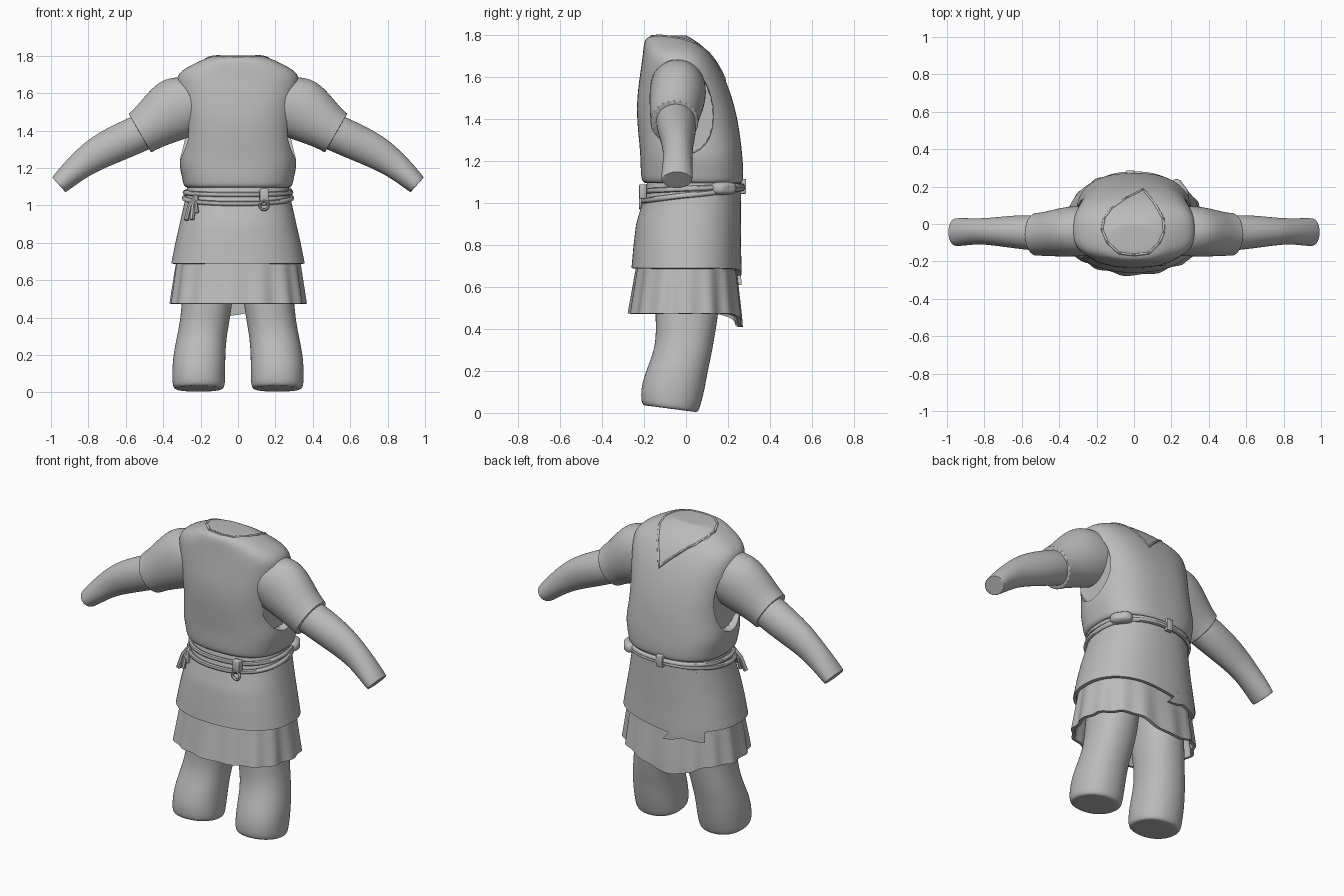
import bpy, bmesh, math
from mathutils import Vector

if "Cube" in bpy.data.objects:
    bpy.data.objects.remove(bpy.data.objects["Cube"])

grey = bpy.data.materials.new("plain_grey")
grey.diffuse_color = (0.5, 0.5, 0.5, 1)
grey.use_nodes = True
grey.node_tree.nodes["Principled BSDF"].inputs["Base Color"].default_value = grey.diffuse_color


def finish(name, bm):
    bmesh.ops.recalc_face_normals(bm, faces=bm.faces)
    me = bpy.data.meshes.new(name)
    bm.to_mesh(me)
    bm.free()
    me.materials.append(grey)
    ob = bpy.data.objects.new(name, me)
    bpy.context.collection.objects.link(ob)
    return ob


def activate(ob):
    bpy.ops.object.select_all(action='DESELECT')
    ob.select_set(True)
    bpy.context.view_layer.objects.active = ob


def smooth(ob, angle=45):
    activate(ob)
    for m in list(ob.modifiers):
        bpy.ops.object.modifier_apply(modifier=m.name)
    bpy.ops.object.shade_smooth_by_angle(angle=math.radians(angle))


def power(v, e):
    return math.copysign(abs(v) ** (2 / e), v)


def loft(name, rings, e=2.0, n=24, mirror=False):
    """Skin rings of (centre, half-axis u, half-axis v), with sharp end caps."""
    bm = bmesh.new()
    crease = bm.edges.layers.float.new("crease_edge")
    loops = []
    for c, u, v in rings:
        ts = [math.tau * i / n for i in range(n)]
        loops.append([bm.verts.new(Vector(c) + Vector(u) * power(math.cos(t), e)
                                   + Vector(v) * power(math.sin(t), e)) for t in ts])
    for a, b in zip(loops, loops[1:]):
        for i in range(n):
            bm.faces.new((a[i], a[(i + 1) % n], b[(i + 1) % n], b[i]))
    for l in (loops[0], loops[-1]):
        for ed in bm.faces.new(l).edges:
            ed[crease] = 0.9
    ob = finish(name, bm)
    if mirror:
        ob.modifiers.new("mirror", 'MIRROR')
    ob.modifiers.new("subdivision", 'SUBSURF').levels = 2
    smooth(ob)
    return ob


def level(z, a, y0, y1, cx=0.0, tilt=0.0):
    h = (y1 - y0) / 2
    return ((cx, (y0 + y1) / 2, z), (a, 0, 0), (0, h, -tilt * h))


def limb(x, z, r, y0, y1, slope):
    """Ring across an arm running outward and down at the given slope."""
    d = math.radians(slope)
    return ((x, (y0 + y1) / 2, z), (r * math.sin(d), 0, r * math.cos(d)), (0, (y1 - y0) / 2, 0))


def tube(name, pts, r, closed=False):
    cu = bpy.data.curves.new(name, 'CURVE')
    cu.dimensions, cu.bevel_depth, cu.bevel_resolution = '3D', r, 2
    cu.use_fill_caps = True
    sp = cu.splines.new('POLY')
    sp.points.add(len(pts) - 1)
    for p, q in zip(sp.points, pts):
        p.co = (*q, 1)
    sp.use_cyclic_u = closed
    cu.materials.append(grey)
    ob = bpy.data.objects.new(name, cu)
    bpy.context.collection.objects.link(ob)
    activate(ob)
    bpy.ops.object.convert(target='MESH')
    smooth(ob)


def lerp_table(rows, z):
    """Rows run from high z to low z."""
    for p, q in zip(rows, rows[1:]):
        if z >= q[0]:
            t = max(0, (p[0] - z) / (p[0] - q[0]))
            return [i + (j - i) * t for i, j in zip(p[1:], q[1:])]
    return rows[-1][1:]


def sheet(name, table, start, end, bottom, top, wave=None, cols=120, rows=14):
    """Cloth wrapped round the body between two edge angles (degrees)."""
    bm = bmesh.new()
    grid = []
    for j in range(rows + 1):
        f = j / rows
        line = []
        for i in range(cols + 1):
            g = i / cols
            s0 = start(f)
            deg = s0 + (end - s0) * g
            z = top + (bottom(deg) - top) * f
            a, y0, y1 = lerp_table(table, z)
            k = 1 + (wave(deg) * f if wave else 0)
            t = math.radians(deg)
            line.append(bm.verts.new((k * a * power(math.cos(t), 2.3),
                                      (y0 + y1) / 2 + k * (y1 - y0) / 2 * power(math.sin(t), 2.3), z)))
        grid.append(line)
    for p, q in zip(grid, grid[1:]):
        for i in range(cols):
            bm.faces.new((p[i], p[i + 1], q[i + 1], q[i]))
    bmesh.ops.remove_doubles(bm, verts=bm.verts, dist=1e-5)
    ob = finish(name, bm)
    so = ob.modifiers.new("thickness", 'SOLIDIFY')
    so.thickness, so.offset = 0.018, -1
    smooth(ob)


# Sleeveless vest
vest = loft("vest", [
    level(1.095, .27, -.19, .26), level(1.10, .292, -.212, .272), level(1.15, .30, -.217, .275),
    level(1.22, .318, -.218, .27), level(1.30, .305, -.225, .262), level(1.40, .30, -.235, .247),
    level(1.50, .31, -.235, .222), level(1.60, .325, -.222, .185), level(1.68, .335, -.21, .14),
    level(1.725, .30, -.205, .105), level(1.765, .22, -.20, .06), level(1.79, .165, -.19, .02),
    level(1.80, .12, -.15, .0)], e=2.6, n=32)

# Armholes recessed into both sides of the vest
for s in (1, -1):
    cut = loft("armhole_cutter", [((s * x, -.02, 1.46), (0, .15, 0), (0, -.03, .225))
                                  for x in (.262, .35, .5)], n=28)
    m = vest.modifiers.new("armhole", 'BOOLEAN')
    m.operation, m.object, m.solver = 'DIFFERENCE', cut, 'EXACT'
    smooth(vest, 40)
    bpy.data.objects.remove(cut)

# Neckline, pointed at the back, laid on the vest
outline = [(-.17, -.03), (-.16, .03), (-.12, .085), (-.04, .14), (.05, .185), (.11, .11), (.155, .03),
           (.16, -.04), (.135, -.10), (.08, -.155), (0, -.165), (-.08, -.155), (-.14, -.10)]
neck = []
for (ax, ay), (bx, by) in zip(outline, outline[1:] + outline[:1]):
    for k in range(4):
        x, y = ax + (bx - ax) * k / 4, ay + (by - ay) * k / 4
        hit, p, _, _ = vest.ray_cast((x, y, 3), (0, 0, -1))
        if hit:
            neck.append((x, y, p.z - .002))
tube("neckline_trim", neck, .007, True)

# Sleeves and bare forearms
loft("sleeve", [limb(.20, 1.56, .15, -.17, .09, 32), limb(.31, 1.53, .178, -.175, .10, 30),
                limb(.40, 1.475, .155, -.175, .085, 31), limb(.47, 1.425, .13, -.172, .066, 31),
                limb(.515, 1.393, .122, -.17, .06, 30), limb(.525, 1.387, .121, -.17, .06, 30)],
     mirror=True)
loft("forearm", [limb(.45, 1.42, .10, -.15, .04, 30), limb(.56, 1.37, .10, -.14, .05, 28),
                 limb(.66, 1.325, .097, -.128, .045, 27), limb(.75, 1.28, .09, -.115, .035, 30),
                 limb(.83, 1.225, .076, -.108, .03, 37), limb(.90, 1.165, .065, -.115, .032, 42),
                 limb(.95, 1.117, .056, -.12, .032, 42), limb(.958, 1.11, .053, -.115, .028, 42)],
     mirror=True)

# Legs
loft("leg", [level(.75, .13, -.13, .17, .15), level(.50, .137, -.15, .16, .162),
             level(.38, .133, -.142, .14, .178), level(.29, .134, -.155, .125, .195),
             level(.20, .140, -.192, .105, .207), level(.12, .143, -.214, .09, .21, .06),
             level(.05, .142, -.216, .07, .21, .12), level(.027, .136, -.21, .06, .21, .13),
             level(.02, .125, -.20, .05, .21, .13)], e=2.2, mirror=True)

# Waist under the belt
shape = [(1.10, .272, -.185, .262), (1.03, .283, -.20, .262), (.9, .312, -.238, .262),
         (.8, .335, -.25, .262), (.69, .357, -.26, .265), (.60, .36, -.26, .265)]
loft("waist", [level(z, a - .025, y0 + .025, y1 - .025) for z, a, y0, y1 in shape[:3]], e=2.3)

# Overskirt with an open slit and a pointed flap at the back
sheet("overskirt", shape, lambda f: 135 - 42 * max(0, f - .35) / .65, 495,
      lambda d: .69 - .08 * math.exp(-((d - 93) / 28) ** 2)
      - .07 * math.exp(-((d - 495) / 45) ** 2), 1.10)

# Pleated underskirt, longer at the back
under = [(.95, .28, -.215, .235), (.70, .33, -.235, .24), (.47, .362, -.272, .265), (.40, .365, -.275, .27)]
sheet("pleated_underskirt", under, lambda f: 0, 360,
      lambda d: .475 - .065 * math.exp(-((d - 98) / 26) ** 2), .95,
      lambda d: .02 * math.cos(math.radians(15 * d)) + .012 * math.sin(math.radians(7 * d)), 180)


# Two belt cords round the waist
def belt_point(deg, z, out=.006):
    a, y0, y1 = lerp_table(shape, z)
    t = math.radians(deg)
    return ((a + out) * power(math.cos(t), 2.3),
            (y0 + y1) / 2 + ((y1 - y0) / 2 + out) * power(math.sin(t), 2.3), z)


for name, z0, sag in (("upper_belt", 1.07, .012), ("lower_belt", 1.04, .03)):
    tube(name, [belt_point(d, z0 + sag * math.sin(math.radians(d))) for d in range(0, 360, 5)], .013, True)


def box(name, c, half):
    bm = bmesh.new()
    bmesh.ops.create_cube(bm, size=2)
    for v in bm.verts:
        v.co = Vector([p + q * h for p, q, h in zip(c, v.co, half)])
    ob = finish(name, bm)
    b = ob.modifiers.new("round", 'BEVEL')
    b.width, b.segments = .007, 2
    smooth(ob)


# Buckles, hanging ring, pouch and knotted cord ends
box("front_buckle", (.14, -.205, 1.055), (.024, .018, .035))
tube("hanging_ring", [(.14 + .024 * math.cos(i * math.tau / 16), -.218,
                       1.0 + .024 * math.sin(i * math.tau / 16)) for i in range(16)], .007, True)
box("back_buckle", (-.02, .272, 1.08), (.022, .015, .036))
loft("belt_pouch", [((.235 + .035 * k, .175 + .03 * k, 1.07), (.04 * s, -.055 * s, 0), (0, 0, .034 * s))
                    for k, s in ((-1, .8), (0, 1), (.7, .9), (1, .5))], e=3, n=16)
for i, (dx, drop) in enumerate(((-.03, .92), (.0, .925), (.02, .96))):
    tube("cord_end_%d" % (i + 1), [belt_point(222, 1.05, .01),
         tuple(Vector(belt_point(222, 1.0, .02)) + Vector((dx * .6, 0, 0))),
         tuple(Vector(belt_point(222, drop, .012)) + Vector((dx, -.005, 0)))], .013)
